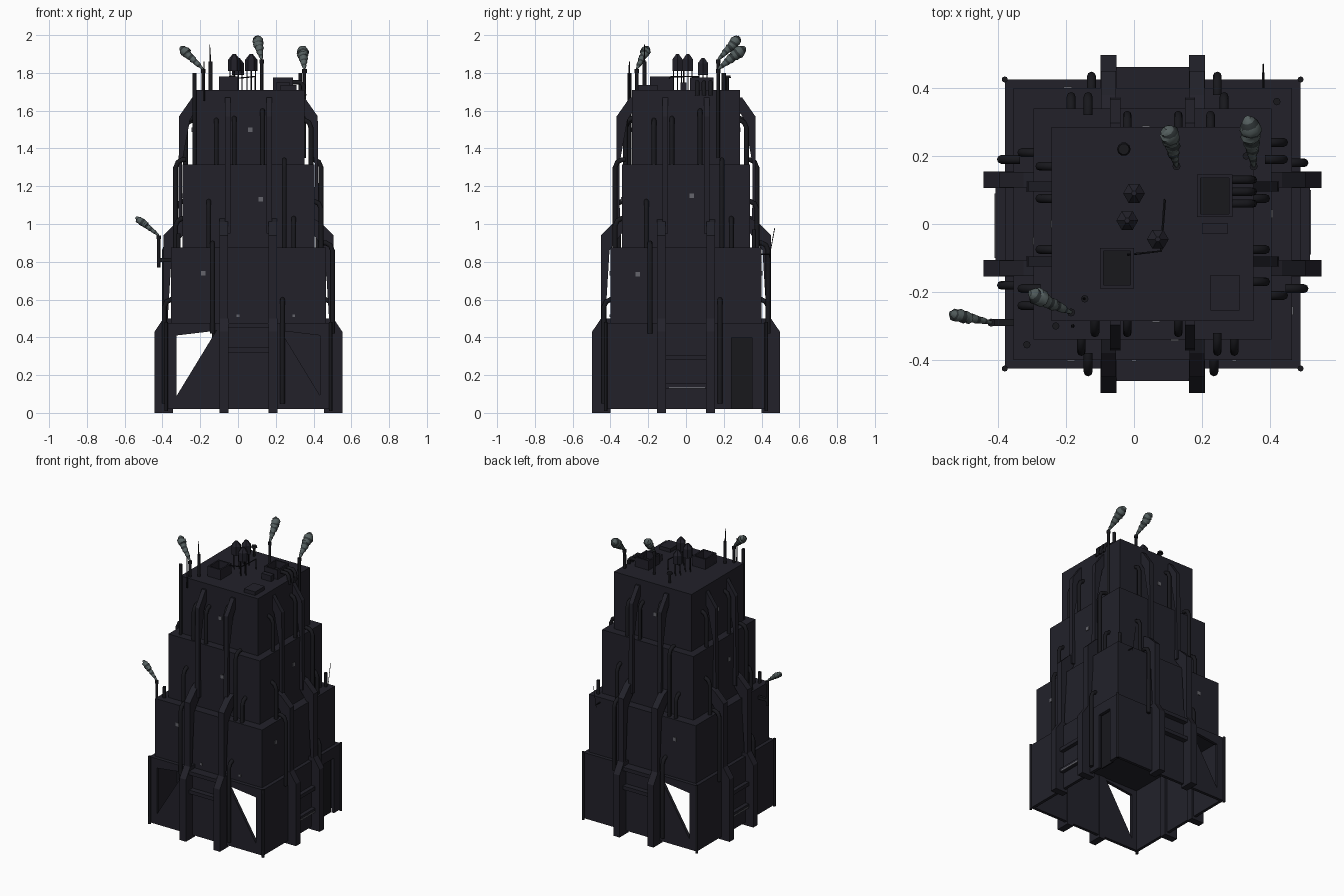
import bpy, bmesh, math, random
from mathutils import Vector, Matrix

random.seed(4)
if "Cube" in bpy.data.objects:
    bpy.data.objects.remove(bpy.data.objects["Cube"], do_unlink=True)

CX = 0.055  # tower axis


def material(name, rgb):
    m = bpy.data.materials.new(name)
    m.use_nodes = True
    m.diffuse_color = (*rgb, 1)
    node = m.node_tree.nodes["Principled BSDF"]
    node.inputs["Base Color"].default_value = (*rgb, 1)
    node.inputs["Roughness"].default_value = 0.9
    return m


WALL = material("dark slate", (0.016, 0.0155, 0.023))
PIPE = material("black iron", (0.009, 0.009, 0.012))
LIGHT = material("dull window grey", (0.13, 0.13, 0.15))
SMOKE = material("smoke grey", (0.09, 0.115, 0.115))
SOOT = material("soot grey", (0.03, 0.038, 0.04))


def finish(name, bm, mat, smooth=False):
    bmesh.ops.recalc_face_normals(bm, faces=bm.faces[:])
    me = bpy.data.meshes.new(name)
    bm.to_mesh(me)
    bm.free()
    ob = bpy.data.objects.new(name, me)
    bpy.context.collection.objects.link(ob)
    me.materials.append(mat)
    if smooth:
        bpy.context.view_layer.objects.active = ob
        ob.select_set(True)
        bpy.ops.object.shade_smooth_by_angle(angle=math.radians(50))
        ob.select_set(False)
    return ob


def box(name, x, y, z, mat=WALL):
    bm = bmesh.new()
    bmesh.ops.create_cube(bm, size=1)
    for v in bm.verts:
        v.co = [r[0] + (c + 0.5) * (r[1] - r[0]) for c, r in zip(v.co, (x, y, z))]
    return finish(name, bm, mat)


def place(side, u, out, z):
    """Side 0 front, 1 +x, 2 back, 3 -x; u runs along the wall."""
    p = Matrix.Rotation(side * math.pi / 2, 3, 'Z') @ Vector((u, -out, z))
    return p + Vector((CX, 0, 0))


def slab(name, first, second, mat=WALL):
    """Solid between two matching outlines."""
    bm = bmesh.new()
    a = [bm.verts.new(p) for p in first]
    b = [bm.verts.new(p) for p in second]
    bm.faces.new(a)
    bm.faces.new(b[::-1])
    for i in range(len(a)):
        j = (i + 1) % len(a)
        bm.faces.new((a[j], a[i], b[i], b[j]))
    return finish(name, bm, mat)


def panel(name, side, outline, out0, out1, mat=WALL):
    return slab(name, *[[place(side, u, o, z) for u, z in outline] for o in (out0, out1)], mat)


def rect(u0, u1, z0, z1):
    return [(u0, z0), (u1, z0), (u1, z1), (u0, z1)]


def rib(name, side, u, width, profile):
    return slab(name, *[[place(side, u + s * width / 2, o, z) for o, z in profile] for s in (-1, 1)])


def tube(name, pts, radii, sides=8, mat=PIPE, smooth=True):
    """Capped tube along a path with a radius at each point."""
    pts = [Vector(p) for p in pts]
    if not isinstance(radii, (list, tuple)):
        radii = [radii] * len(pts)
    bm = bmesh.new()
    rings = []
    for i, (p, r) in enumerate(zip(pts, radii)):
        d = pts[min(i + 1, len(pts) - 1)] - pts[max(i - 1, 0)]
        q = Vector((0, 0, 1)).rotation_difference(d.normalized())
        rings.append([bm.verts.new(p + q @ Vector((r * math.cos(t), r * math.sin(t), 0)))
                      for t in [2 * math.pi * k / sides for k in range(sides)]])
    for a, b in zip(rings, rings[1:]):
        for k in range(sides):
            j = (k + 1) % sides
            bm.faces.new((a[k], a[j], b[j], b[k]))
    bm.faces.new(rings[0])
    bm.faces.new(rings[-1])
    return finish(name, bm, mat, smooth)


# Hollow base storey with torn corner bays
HX, HY = 0.435, 0.425
TORN = {0: (-1, 1), 1: (), 2: (1,), 3: ()}
for side in range(4):
    out, half = (HY, HX) if side % 2 == 0 else (HX, HY)
    outline = [(-0.38, 0.02)]
    if side == 1:  # doorway
        outline += [(0.24, 0.02), (0.24, 0.4), (0.35, 0.4), (0.35, 0.02)]
    outline.append((0.38, 0.02))
    tear = [(0.38, 0.09), (0.17, 0.435), (0.38, 0.41)]
    if 1 in TORN[side]:
        outline += tear
    outline += [(0.38, 0.47), (-0.38, 0.47)]
    if -1 in TORN[side]:
        outline += [(-u, z) for u, z in tear[::-1]]
    panel("base_wall", side, outline, out - 0.02, out)
    for s in (-1, 1):
        panel("base_corner_post", side, rect(s * 0.38, s * half, 0.02, 0.47), out - 0.02, out)
    tube("corner_pipe", [place(side, half, out, 0.01), place(side, half, out, 0.48)], 0.009)
panel("door", 1, rect(0.24, 0.35, 0.02, 0.4), HX - 0.03, HX - 0.022, PIPE)
box("base_roof", (CX - HX, CX + HX), (-HY, HY), (0.45, 0.475))

# Stepped upper storeys
TIERS = [(0.41, 0.40, 0.47, 0.875), (0.35, 0.34, 0.87, 1.315), (0.297, 0.285, 1.31, 1.71)]
for hx, hy, z0, z1 in TIERS:
    box("storey", (CX - hx, CX + hx), (-hy, hy), (z0, z1))

# Buttresses, cross beams and bent wall pipes on every side
LOWER = [(0.40, 0), (0.497, 0), (0.497, 0.43), (0.45, 0.5), (0.40, 0.5)]
MIDDLE = [(0.43, 0.45), (0.45, 0.45), (0.45, 0.94), (0.38, 1.01), (0.34, 1.03), (0.34, 0.95), (0.405, 0.86)]
UPPER = [(0.35, 0.95), (0.372, 0.95), (0.367, 1.57), (0.297, 1.67), (0.28, 1.67), (0.28, 1.6), (0.31, 1.55), (0.352, 1.32)]
PIPES = [(-0.17, 2, 0.875, 1.55), (0.075, 2, 1.0, 1.6), (-0.075, 2, 1.05, 1.56), (0.19, 1, 0.875, 1.34),
         (-0.21, 1, 0.5, 1.12), (0.24, 1, 0.5, 1.03), (-0.19, 0, 0.42, 0.9), (0.18, 0, 0.05, 0.6)]
for side in range(4):
    k = side % 2
    for s in (-1, 1):
        rib("lower_buttress", side, s * 0.13, 0.048, LOWER)
        rib("middle_buttress", side, s * 0.13, 0.045, MIDDLE)
        rib("upper_buttress", side, s * 0.11, 0.03, UPPER)
    for z in ((0.32, 0.45) if k == 0 else (0.13, 0.28)):
        panel("cross_beam", side, rect(-0.11, 0.11, z, z + 0.025), 0.42, 0.462)
    for u, tier, z0, z1 in PIPES:
        inner = TIERS[tier][1 - k] - 0.02
        r = inner + 0.055
        path = [(r, z0), (r, z1 - 0.04), (r - 0.012, z1 - 0.012), (r - 0.035, z1), (inner, z1)]
        tube("wall_pipe", [place(side, u, o, z) for o, z in path], 0.013)
    if k:
        panel("glowing_strip", side, rect(-0.09, 0.1, 0.128, 0.138), 0.462, 0.465, LIGHT)

# Lit windows as thin plates: side, u, z, wall distance
WINDOWS = [(0, 0.01, 1.5, 0.285), (0, 0.065, 1.13, 0.34), (0, -0.24, 0.74, 0.40), (0, 0.24, 0.515, 0.40),
           (0, -0.055, 0.515, 0.40), (1, -0.255, 0.735, 0.41), (2, 0.02, 1.5, 0.285), (2, 0.25, 0.74, 0.40),
           (3, 0.0, 1.5, 0.297), (3, 0.05, 1.15, 0.35), (1, 0.03, 1.15, 0.35)]
for side, u, z, out in WINDOWS:
    h = 0.007 if z < 0.6 else 0.012
    panel("lit_window", side, rect(u - h, u + h, z - h, z + h), out, out + 0.004, LIGHT)


# Roof machinery
def hollow_box(name, x, y, z0, z1, t=0.01):
    for xs in ((x[0], x[0] + t), (x[1] - t, x[1])):
        box(name + "_side", xs, y, (z0, z1))
    for ys in ((y[0], y[0] + t), (y[1] - t, y[1])):
        box(name + "_end", x, ys, (z0, z1))
    box(name + "_floor", x, y, (z0, z0 + 0.015), PIPE)


hollow_box("vent_housing", (0.185, 0.29), (0.02, 0.145), 1.71, 1.775)
hollow_box("intake_housing", (-0.1, 0.0), (-0.19, -0.07), 1.71, 1.78)
box("roof_hatch", (0.225, 0.31), (-0.255, -0.15), (1.705, 1.735))
box("roof_locker", (0.2, 0.275), (-0.03, 0.003), (1.705, 1.75))
for y in (0.06, 0.095, 0.13):
    tube("vent_pipe", [(0.28, y, 1.75), (0.33, y, 1.75), (0.345, y, 1.735), (0.35, y, 1.68)], 0.012)

# Water tanks on thin legs
for x, y, z in ((0.0, 0.09, 1.79), (-0.02, 0.01, 1.81), (0.07, -0.045, 1.81)):
    tube("water_tank", [(x, y, z), (x, y, z + 0.06), (x, y, z + 0.09)], [0.032, 0.032, 0.008], 6, WALL, False)
    for a in range(4):
        dx, dy = 0.022 * math.cos(a * math.pi / 2), 0.022 * math.sin(a * math.pi / 2)
        tube("tank_leg", [(x + dx, y + dy, 1.7), (x + dx, y + dy, z + 0.005)], 0.003, 4)
tube("tank_feed", [(0.09, 0.07, 1.7), (0.09, 0.07, 1.78), (0.08, -0.08, 1.78), (-0.02, -0.09, 1.77)], 0.004, 5)
tube("vent_stem", [(-0.03, 0.22, 1.7), (-0.03, 0.22, 1.775)], 0.007)
tube("vent_cap", [(-0.03, 0.22, 1.772), (-0.03, 0.22, 1.785)], [0.02, 0.016], 10)


# Chimneys with drifting smoke: top of stack, bottom height, smoke end
def smoke(start, end, width):
    a, b = Vector(start), Vector(end)
    n = 16
    pts, radii = [], []
    for i in range(n + 1):
        t = i / n
        wob = Vector((random.uniform(-1, 1), random.uniform(-1, 1), 0)) * 0.005 * t
        pts.append(a.lerp(b, t) + wob)
        radii.append((0.005 + width * t ** 0.8) * random.uniform(0.85, 1.1) * min(1, (1.06 - t) * 5))
    ob = tube("smoke_plume", pts, radii, 8, SMOKE)
    ob.data.materials.append(SOOT)
    for f in ob.data.polygons:  # sooty streaks
        f.material_index = 1 if (f.index // 8) % 3 == 2 else 0


CHIMNEYS = [((0.352, 0.17, 1.82), 1.35, (0.337, 0.31, 1.935), 0.033),
            ((0.125, 0.17, 1.87), 1.6, (0.1, 0.285, 1.99), 0.03),
            ((-0.185, -0.26, 1.82), 1.3, (-0.305, -0.205, 1.935), 0.025),
            ((-0.42, -0.29, 0.94), 0.77, (-0.54, -0.265, 1.035), 0.018)]
for top, z0, end, width in CHIMNEYS:
    x, y, z = top
    tube("chimney", [(x, y, z0), (x, y, z - 0.02), (x, y, z - 0.02), (x, y, z)], [0.009, 0.009, 0.012, 0.012])
    smoke(top, end, width)
box("chimney_bracket", (-0.42, -0.34), (-0.3, -0.28), (0.8, 0.82), PIPE)

# Spare stacks and aerials
for x, y, z0, z1 in ((-0.145, -0.22, 1.7, 1.86), (0.33, 0.2, 1.3, 1.8), (-0.23, -0.3, 1.31, 1.8), (0.42, 0.36, 0.87, 0.97),
                     (-0.315, -0.355, 0.87, 0.95)):
    tube("stack", [(x, y, z0), (x, y, z1)], 0.011)
tube("roof_aerial", [(-0.145, -0.22, 1.82), (-0.15, -0.22, 1.95)], [0.006, 0.002], 5)
tube("edge_aerial", [(-0.18, -0.3, 1.65), (-0.18, -0.3, 1.86)], [0.006, 0.003], 5)
tube("back_aerial", [(0.38, 0.44, 0.82), (0.38, 0.47, 0.98)], 0.002, 4)
tube("aerial_mount", [(0.38, 0.39, 0.84), (0.38, 0.445, 0.84)], 0.004, 5)
